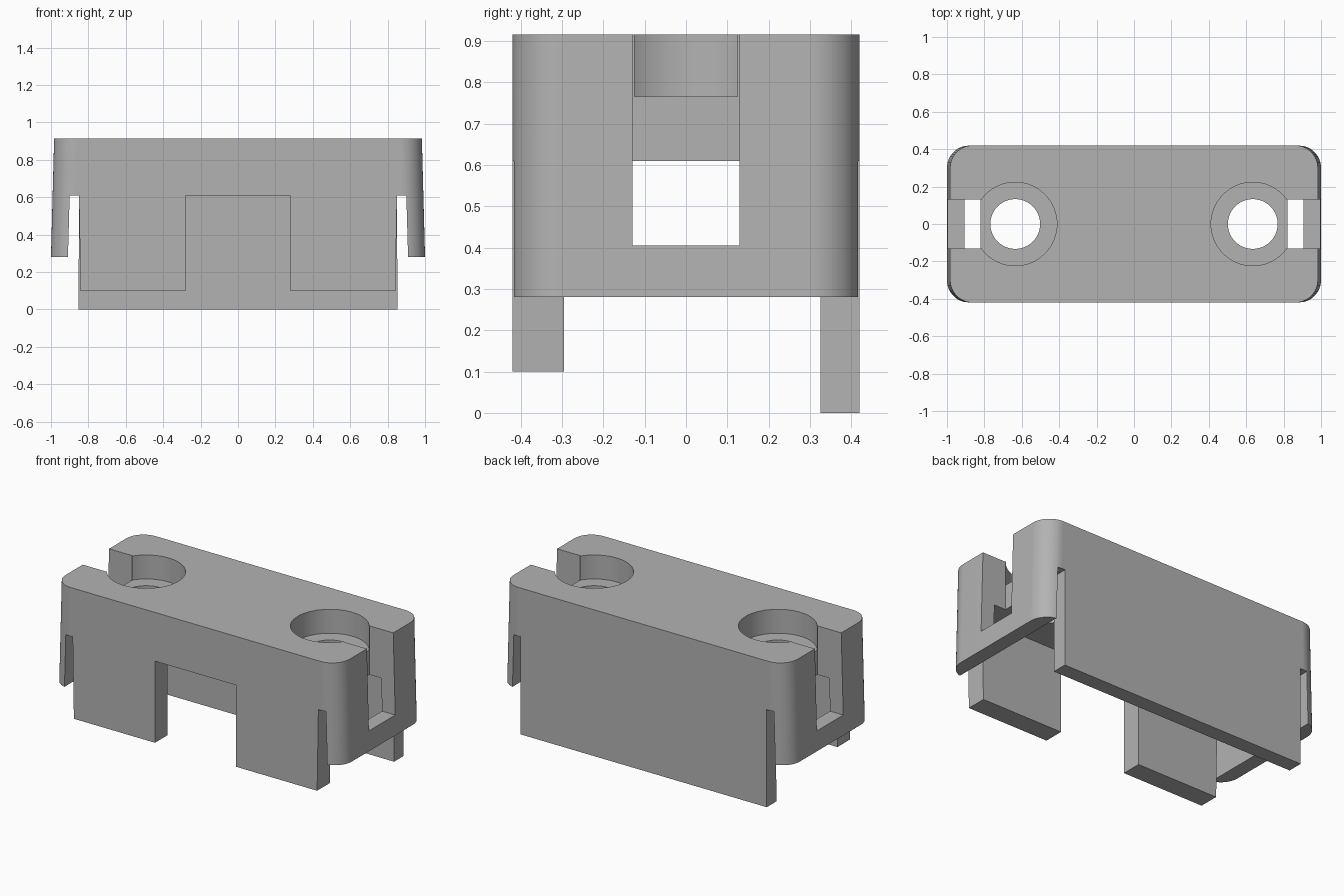
import bpy, bmesh, math

cube = bpy.data.objects.get("Cube")
if cube:
    bpy.data.objects.remove(cube, do_unlink=True)

grey = bpy.data.materials.new("mid grey")
grey.use_nodes = True
grey.diffuse_color = (0.45, 0.45, 0.45, 1)
grey.node_tree.nodes["Principled BSDF"].inputs["Base Color"].default_value = (0.45, 0.45, 0.45, 1)

TOP, CEILING, SKIRT, HALF_Y, CORNER = 0.915, 0.61, 0.28, 0.42, 0.12


def loft(name, bottom, top):
    """Closed solid between two matching rings of points."""
    bm = bmesh.new()
    a = [bm.verts.new(p) for p in bottom]
    b = [bm.verts.new(p) for p in top]
    bm.faces.new(a)
    bm.faces.new(b)
    for i in range(len(a)):
        j = (i + 1) % len(a)
        bm.faces.new((a[i], a[j], b[j], b[i]))
    bmesh.ops.recalc_face_normals(bm, faces=bm.faces)
    mesh = bpy.data.meshes.new(name)
    bm.to_mesh(mesh)
    bm.free()
    mesh.materials.append(grey)
    obj = bpy.data.objects.new(name, mesh)
    bpy.context.collection.objects.link(obj)
    return obj


def rounded_ring(half_x, z, steps=12):
    ring = []
    for q, (sx, sy) in enumerate([(1, 1), (-1, 1), (-1, -1), (1, -1)]):
        for i in range(steps + 1):
            t = math.pi / 2 * (q + i / steps)
            ring.append((sx * (half_x - CORNER) + CORNER * math.cos(t),
                         sy * (HALF_Y - CORNER) + CORNER * math.sin(t), z))
    return ring


def circle_ring(x, r, z, n=64):
    return [(x + r * math.cos(math.tau * i / n), r * math.sin(math.tau * i / n), z)
            for i in range(n)]


def cut(cutter):
    cutter.hide_render = True
    mod = body.modifiers.new("cut", "BOOLEAN")
    mod.operation, mod.solver, mod.object = "DIFFERENCE", "EXACT", cutter
    bpy.context.view_layer.objects.active = body
    bpy.ops.object.modifier_apply(modifier=mod.name)
    bpy.data.objects.remove(cutter, do_unlink=True)


def cut_prism(name, xz, y0, y1):
    cut(loft(name, [(x, y0, z) for x, z in xz], [(x, y1, z) for x, z in xz]))


def rect(x0, x1, z0, z1):
    return [(x0, z0), (x1, z0), (x1, z1), (x0, z1)]


# Rounded outer block, its ends flaring slightly towards the bottom
flare = 0.017 / (TOP - SKIRT)
body = loft("clip_cover", rounded_ring(0.983 + flare * TOP, 0), rounded_ring(0.983, TOP))

# Hollow underside between the front legs and the back panel
cut_prism("hollow_cutter", rect(-0.87, 0.87, -0.1, CEILING), -0.295, 0.325)
# Opening between the two front legs, and their shorter feet
cut_prism("front_opening_cutter", rect(-0.28, 0.28, -0.1, CEILING), -0.6, -0.2)
cut_prism("front_foot_cutter", rect(-1.2, 1.2, -0.1, 0.1), -0.6, 0)

for s in (-1, 1):
    # Gaps separating the end skirts from the legs and back panel
    for y0, y1, foot in ((-0.6, 0.1, 0.838), (0.05, 0.6, 0.853)):
        gap = [(foot, -0.1), (0.92, -0.1), (0.90, CEILING), (0.85, CEILING)]
        cut_prism("gap_cutter", [(s * x, z) for x, z in gap], y0, y1)
    # Lower edge of the end skirt
    cut_prism("skirt_cutter", rect(s * 0.88, s * 1.2, -0.2, SKIRT), -0.6, 0.6)
    # Screw hole with counterbore
    x = s * 0.635
    cut(loft("counterbore_cutter", circle_ring(x, 0.223, 0.765), circle_ring(x, 0.223, 1)))
    cut(loft("screw_hole_cutter", circle_ring(x, 0.133, 0.5), circle_ring(x, 0.133, 0.9)))
    # Open slot down each end
    cut_prism("end_slot_cutter", rect(s * 0.82, s * 1.2, 0.405, 1), -0.13, 0.13)

# Smooth curved walls with crisp edges
bpy.ops.object.select_all(action="DESELECT")
body.select_set(True)
bpy.context.view_layer.objects.active = body
bpy.ops.object.shade_smooth_by_angle(angle=math.radians(30))
normals = body.modifiers.new("flat_face_normals", "WEIGHTED_NORMAL")
normals.keep_sharp = True
